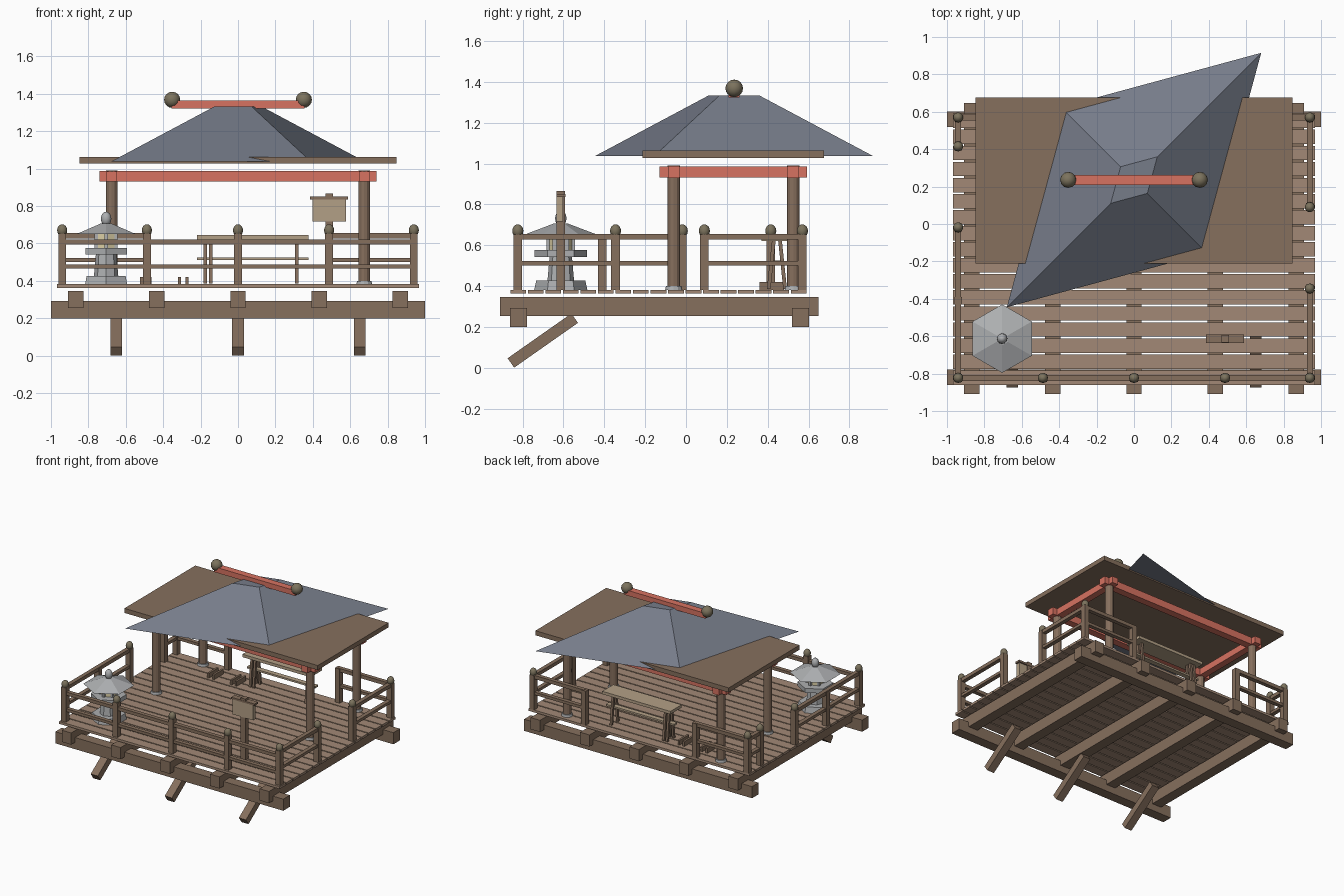
import bpy, bmesh, math
from mathutils import Vector

if "Cube" in bpy.data.objects:
    bpy.data.objects.remove(bpy.data.objects["Cube"])

def mat(name, c):
    m = bpy.data.materials.new(name)
    m.diffuse_color = (*c, 1)
    m.use_nodes = True
    m.node_tree.nodes["Principled BSDF"].inputs["Base Color"].default_value = m.diffuse_color
    return m

WOOD = mat("wood", (0.24, 0.16, 0.11))
PLANK = mat("plank_wood", (0.36, 0.25, 0.18))
TAN = mat("pale_wood", (0.45, 0.35, 0.24))
RED = mat("red_paint", (0.68, 0.17, 0.12))
SLATE = mat("slate", (0.18, 0.20, 0.25))
STONE = mat("stone", (0.42, 0.43, 0.44))
BRONZE = mat("bronze", (0.20, 0.17, 0.11))
GLOW = mat("lamp_paper", (0.75, 0.66, 0.4))

def finish(name, bm, m):
    bmesh.ops.recalc_face_normals(bm, faces=bm.faces)
    me = bpy.data.meshes.new(name)
    bm.to_mesh(me)
    bm.free()
    me.materials.append(m)
    ob = bpy.data.objects.new(name, me)
    bpy.context.collection.objects.link(ob)
    return ob

def box(name, x, y, z, m):
    """Box from (min, max) ranges on each axis."""
    bm = bmesh.new()
    bmesh.ops.create_cube(bm, size=1)
    for v in bm.verts:
        v.co = [(r[0] + r[1]) / 2 + c * (r[1] - r[0]) for r, c in zip((x, y, z), v.co)]
    return finish(name, bm, m)

def strut(name, a, b, w, h, m):
    """Square bar between two points."""
    a, b = Vector(a), Vector(b)
    d = b - a
    ob = box(name, (-w / 2, w / 2), (-h / 2, h / 2), (-d.length / 2, d.length / 2), m)
    ob.location = (a + b) / 2
    ob.rotation_euler = (math.atan2(-d.y, d.z), 0, 0)
    return ob

def prism(name, x, y, z0, z1, r0, r1, n, m, turn=0):
    bm = bmesh.new()
    bmesh.ops.create_cone(bm, cap_ends=True, segments=n, radius1=r0, radius2=r1, depth=z1 - z0)
    ob = finish(name, bm, m)
    ob.location = (x, y, (z0 + z1) / 2)
    ob.rotation_euler.z = turn
    return ob

def ball(name, x, y, z, r, m, sz=1.0):
    bm = bmesh.new()
    bmesh.ops.create_uvsphere(bm, u_segments=12, v_segments=8, radius=r)
    ob = finish(name, bm, m)
    ob.location = (x, y, z)
    ob.scale.z = sz
    for p in ob.data.polygons:
        p.use_smooth = True

def around(c, half):
    return (c - half, c + half)

DECK = 0.382

# Deck frame: two sills, five joists, three diagonal props
for n, y in (("front", -0.82), ("back", 0.56)):
    box(n + "_sill", (-1, 1), around(y, 0.041), (0.2, 0.292), WOOD)
for i in range(5):
    box("joist", around(-0.868 + i * 0.434, 0.041), (-0.91, 0.648), (0.254, 0.347), WOOD)
for x in (-0.65, 0, 0.65):
    strut("prop", (x, -0.857, 0.024), (x, -0.545, 0.243), 0.062, 0.056, WOOD)

# Deck boards
for i in range(17):
    y = -0.86 + 0.0858 * i
    box("deck_board", (-0.968, 0.968), (y, y + 0.077), (0.363, DECK), PLANK)

# Railing posts with caps
caps = [(x, -0.823) for x in (-0.94, -0.487, 0, 0.487, 0.94)]
caps += [(-0.94, 0.57), (-0.94, 0.415), (-0.94, -0.018), (0.94, 0.57), (0.94, 0.09), (0.94, -0.345)]
plain = [(-0.94, -0.41), (-0.487, 0.57), (0.487, 0.57)]
for x, y in caps + plain:
    box("rail_post", around(x, 0.021), around(y, 0.021), (DECK, 0.652), WOOD)
for x, y in caps:
    ball("post_cap", x, y, 0.67, 0.027, BRONZE, 1.2)

# Rails: front pair sits lower than side and back pairs
for z, h in ((0.607, 0.013), (0.476, 0.011)):
    box("front_rail", (-0.94, 0.94), around(-0.823, 0.016), around(z, h), WOOD)
for z, h in ((0.641, 0.014), (0.512, 0.011)):
    for x, y0, y1 in ((-0.94, -0.823, -0.018), (-0.94, 0.415, 0.57),
                      (0.94, -0.823, -0.345), (0.94, 0.09, 0.57)):
        box("side_rail", around(x, 0.016), (y0, y1), around(z, h), WOOD)
    for x0, x1 in ((-0.94, -0.487), (0.487, 0.94)):
        box("back_rail", (x0, x1), around(0.57, 0.016), around(z, h), WOOD)

# Pavilion columns and red tie beams
for x in (-0.675, 0.675):
    for y in (-0.06, 0.525):
        prism("column", x, y, DECK, 0.99, 0.031, 0.031, 12, WOOD)
        prism("column_base", x, y, DECK, 0.4, 0.042, 0.038, 12, STONE)
    box("side_tie_beam", around(x, 0.027), (-0.13, 0.592), (0.932, 0.985), RED)
for y in (-0.06, 0.525):
    box("cross_tie_beam", (-0.74, 0.74), around(y, 0.029), (0.93, 0.988), RED)

# Eaves board and skewed hip roof
box("eaves_board", (-0.848, 0.848), (-0.212, 0.676), (1.027, 1.063), WOOD)
bm = bmesh.new()
base = [(0.68, 0.68), (-0.39, 0.39), (-0.68, -0.68), (0.39, -0.39)]
lower = [bm.verts.new((x, 0.235 + y, 1.037)) for x, y in base]
upper = [bm.verts.new((x * 0.183, 0.235 + y * 0.183, 1.333)) for x, y in base]
bm.faces.new(lower[::-1])
bm.faces.new(upper)
for i in range(4):
    j = (i + 1) % 4
    bm.faces.new((lower[i], lower[j], upper[j], upper[i]))
finish("hip_roof", bm, SLATE)
box("ridge_beam", (-0.355, 0.355), around(0.236, 0.027), (1.322, 1.364), RED)
for x in (-0.352, 0.352):
    ball("ridge_ball", x, 0.236, 1.368, 0.043, BRONZE)

# Stone lantern
lx, ly, q = -0.705, -0.613, math.pi / 6
for name, z0, z1, r0, r1, n, m in (
        ("lantern_base", DECK, 0.427, 0.13, 0.12, 6, STONE),
        ("lantern_shaft", 0.427, 0.542, 0.065, 0.055, 8, STONE),
        ("lantern_platform", 0.542, 0.577, 0.128, 0.128, 6, STONE),
        ("lantern_light", 0.577, 0.655, 0.06, 0.06, 6, GLOW),
        ("lantern_roof", 0.65, 0.706, 0.183, 0.035, 6, STONE)):
    prism(name, lx, ly, z0, z1, r0, r1, n, m, 0)
for i in range(6):
    a = q + i * 2 * q
    a += q
    s = 0.061
    box("lantern_corner", around(lx + s * math.cos(a + q), 0.009),
        around(ly + s * math.sin(a + q), 0.009), (0.577, 0.655), STONE)
ball("lantern_finial", lx, ly, 0.732, 0.028, STONE, 1.35)

# Notice post
box("notice_post", around(0.487, 0.02), around(-0.613, 0.02), (DECK, 0.866), WOOD)
box("notice_board", around(0.487, 0.09), (-0.634, -0.602), (0.717, 0.835), TAN)
box("notice_cap", around(0.487, 0.102), around(-0.613, 0.022), (0.835, 0.85), WOOD)

# Table with splayed legs, and low runners beside it
box("table_top", (-0.22, 0.378), (0.37, 0.51), (0.622, 0.645), TAN)
box("table_stretcher", (-0.22, 0.378), around(0.445, 0.02), (0.512, 0.526), TAN)
for x in (-0.175, -0.145, 0.315):
    for s in (-1, 1):
        strut("table_leg", (x, 0.445 + s * 0.04, DECK + 0.004), (x, 0.445 + s * 0.015, 0.625), 0.018, 0.018, WOOD)
for x in (-0.515, -0.47, -0.313, -0.272):
    box("low_runner", around(x, 0.008), (0.36, 0.48), (DECK, 0.42), WOOD)
